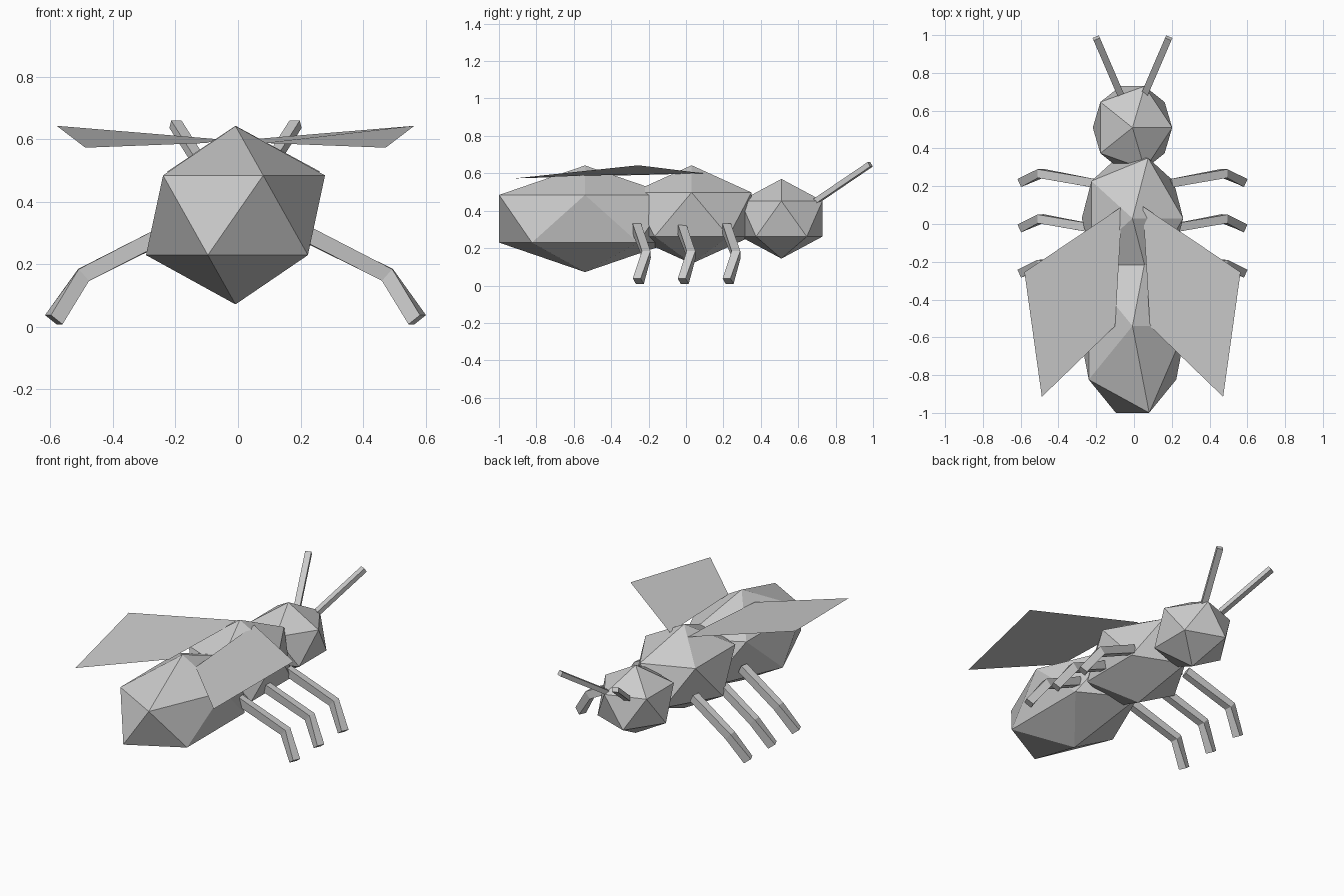
import bpy, bmesh
from mathutils import Vector

if "Cube" in bpy.data.objects:
    bpy.data.objects.remove(bpy.data.objects["Cube"])

CX = -0.008  # mirror axis of the insect


def finish(name, bm):
    mesh = bpy.data.meshes.new(name)
    bm.to_mesh(mesh)
    bm.free()
    obj = bpy.data.objects.new(name, mesh)
    bpy.context.collection.objects.link(obj)
    return obj


def body_part(name, center, radii):
    """Twenty-sided ball stretched to the given radii."""
    bm = bmesh.new()
    bmesh.ops.create_icosphere(bm, subdivisions=1, radius=1)
    for v in bm.verts:
        v.co = Vector(c + r * k for c, r, k in zip(center, radii, v.co))
    return finish(name, bm)


def rod(name, points, width, height):
    """Four-sided rod with mitred bends along a path."""
    pts = [Vector(p) for p in points]
    bm = bmesh.new()
    rings = []
    for i, p in enumerate(pts):
        before = (p - pts[i - 1]).normalized() if i else None
        after = (pts[i + 1] - p).normalized() if i < len(pts) - 1 else None
        t = ((before or after) + (after or before)).normalized()
        v = Vector((0, 0, 1))
        u = t.cross(v).normalized()
        v = u.cross(t)
        rings.append([bm.verts.new(p + u * a * width / 2 + v * b * height / 2)
                      for a, b in ((-1, -1), (1, -1), (1, 1), (-1, 1))])
    for r0, r1 in zip(rings, rings[1:]):
        for k in range(4):
            bm.faces.new((r0[k], r0[k - 1], r1[k - 1], r1[k]))
    bm.faces.new(rings[0])
    bm.faces.new(rings[-1][::-1])
    bmesh.ops.recalc_face_normals(bm, faces=bm.faces)
    return finish(name, bm)


# Body
body_part("abdomen", (CX, -0.54, 0.357), (0.32, 0.54, 0.285))
body_part("thorax", (CX, 0.03, 0.38), (0.30, 0.376, 0.263))
body_part("head", (CX, 0.51, 0.357), (0.235, 0.258, 0.213))

for side, label in ((-1, "left"), (1, "right")):
    def at(x, y, z):
        return (CX + side * x, y, z)

    # Three bent legs per side
    for y, place in ((0.225, "front"), (-0.015, "middle"), (-0.255, "rear")):
        rod(f"{place}_leg_{label}",
            [at(0.2, y - 0.01, 0.31), at(0.486, y + 0.043, 0.166),
             at(0.581, y, 0.023)], 0.046, 0.05)

    # Antenna
    rod(f"antenna_{label}",
        [at(0.065, 0.69, 0.448), at(0.192, 0.985, 0.648)], 0.036, 0.028)

    # Flat wing
    bm = bmesh.new()
    corners = [at(0.055, 0.093, 0.60), at(0.572, -0.255, 0.643),
               at(0.48, -0.915, 0.573), at(0.092, -0.54, 0.588)]
    verts = [bm.verts.new(c) for c in corners]
    bm.faces.new(verts if side < 0 else verts[::-1])
    finish(f"wing_{label}", bm)
